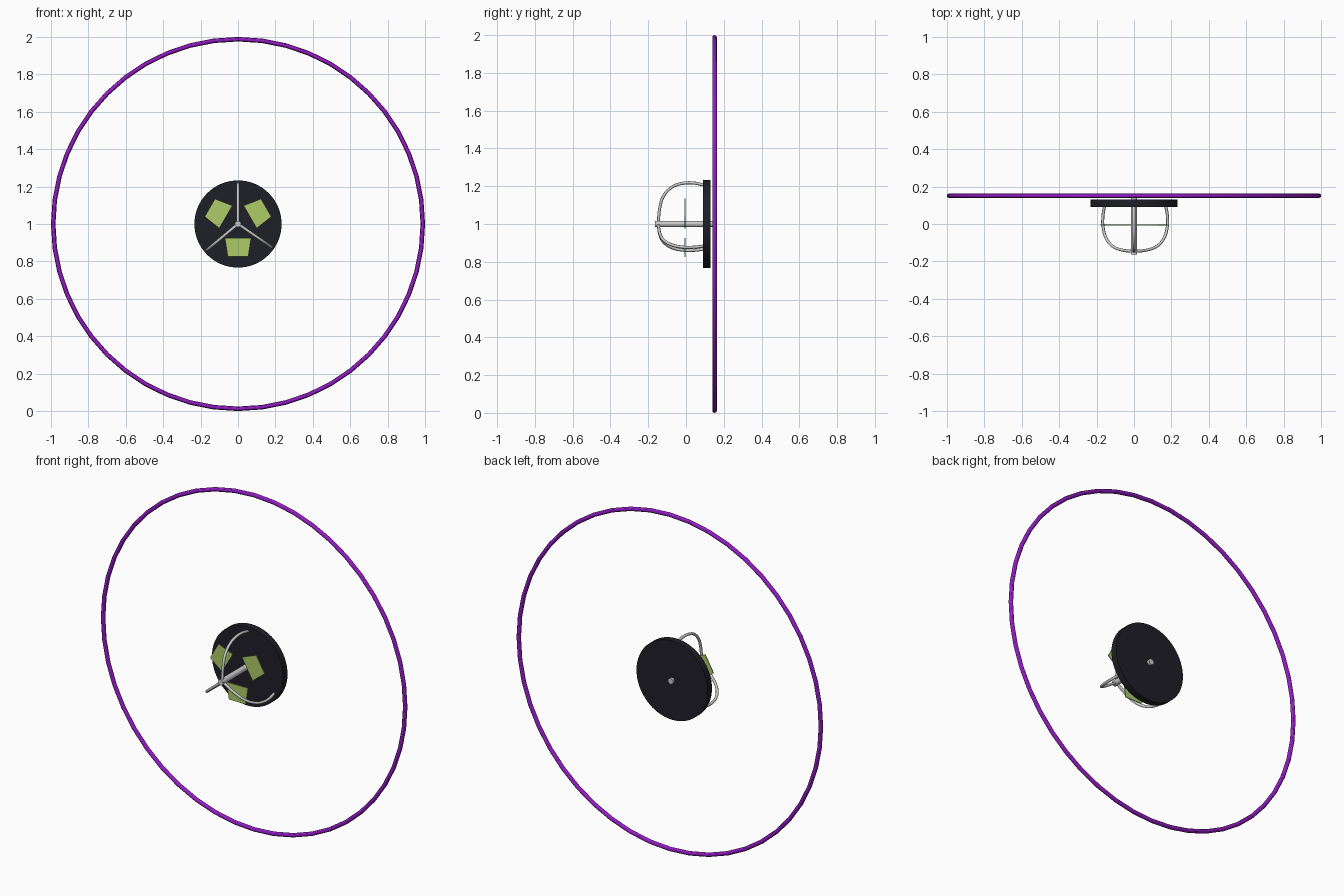
import bpy, bmesh, math
from mathutils import Vector

if "Cube" in bpy.data.objects:
    bpy.data.objects.remove(bpy.data.objects["Cube"])

CZ = 1.0  # height of the common axis


def material(name, rgb):
    m = bpy.data.materials.new(name)
    m.diffuse_color = (*rgb, 1)
    m.use_nodes = True
    m.node_tree.nodes["Principled BSDF"].inputs["Base Color"].default_value = m.diffuse_color
    return m


purple = material("purple", (0.30, 0.012, 0.56))
green = material("green", (0.43, 0.60, 0.14))
black = material("black", (0.013, 0.013, 0.02))


def finish(name, mat=None, smooth=True):
    ob = bpy.context.object
    ob.name = name
    if mat:
        ob.data.materials.append(mat)
    if smooth:
        bpy.ops.object.shade_smooth_by_angle()
    return ob


def y_cylinder(name, radius, y0, y1, sides, mat=None):
    bpy.ops.mesh.primitive_cylinder_add(
        vertices=sides, radius=radius, depth=y1 - y0,
        location=(0, (y0 + y1) / 2, CZ), rotation=(math.pi / 2, 0, 0))
    return finish(name, mat)


# Large outer ring
bpy.ops.mesh.primitive_torus_add(
    major_segments=48, minor_segments=12, major_radius=0.988, minor_radius=0.012,
    location=(0, 0.151, CZ), rotation=(math.pi / 2, 0, 0))
finish("outer_ring", purple)

# Back disc and central axle
y_cylinder("back_disc", 0.233, 0.09, 0.13, 64, black)
y_cylinder("axle", 0.017, -0.163, 0.145, 24)

# Three bent wire arms, profile given as (radius, y)
profile = [(0.205, 0.10), (0.217, 0.04), (0.215, -0.02), (0.195, -0.075),
           (0.15, -0.118), (0.09, -0.138), (0.0, -0.147)]
for i, deg in enumerate((90, 220, 325.5)):
    a = math.radians(deg)
    cu = bpy.data.curves.new("wire_arm", "CURVE")
    cu.dimensions = "3D"
    cu.bevel_depth = 0.008
    cu.bevel_resolution = 2
    cu.resolution_u = 5
    cu.use_fill_caps = True
    sp = cu.splines.new("BEZIER")
    sp.bezier_points.add(len(profile) - 1)
    for p, (r, y) in zip(sp.bezier_points, profile):
        p.co = (r * math.cos(a), y, CZ + r * math.sin(a))
        p.handle_left_type = p.handle_right_type = "AUTO"
    ob = bpy.data.objects.new(f"wire_arm_{i + 1}", cu)
    bpy.context.collection.objects.link(ob)

# Three thin tapered panels floating around the axle
for i, deg in enumerate((30, 150, 270)):
    a = math.radians(deg)
    out = Vector((math.cos(a), 0, math.sin(a)))
    side = Vector((-math.sin(a), 0, math.cos(a)))
    centre = Vector((0, -0.007, CZ))
    bm = bmesh.new()
    corners = [(0.075, -0.07), (0.075, 0.07), (0.174, 0.055), (0.174, -0.055)]
    face = bm.faces.new([bm.verts.new(centre + out * r + side * s) for r, s in corners])
    ext = bmesh.ops.extrude_face_region(bm, geom=[face])
    new = [v for v in ext["geom"] if isinstance(v, bmesh.types.BMVert)]
    bmesh.ops.translate(bm, verts=new, vec=(0, 0.005, 0))
    bmesh.ops.recalc_face_normals(bm, faces=bm.faces)
    me = bpy.data.meshes.new("panel")
    bm.to_mesh(me)
    bm.free()
    me.materials.append(green)
    bpy.context.collection.objects.link(bpy.data.objects.new(f"panel_{i + 1}", me))
